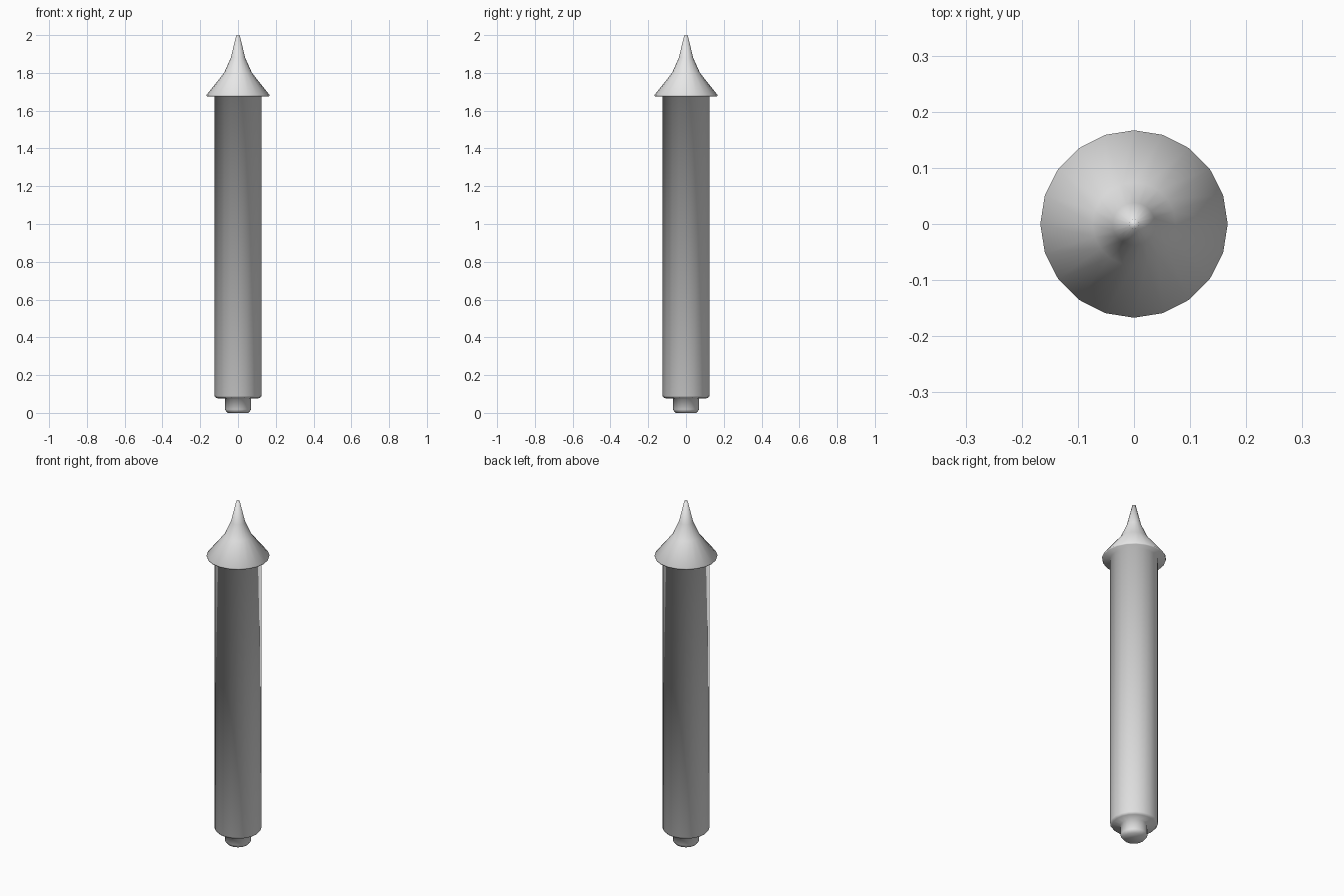
import bpy, bmesh
from math import cos, sin, tau

cube = bpy.data.objects.get("Cube")
if cube:
    bpy.data.objects.remove(cube)

SIDES = 20

grey = bpy.data.materials.new("light_grey")
grey.use_nodes = True
grey.diffuse_color = (0.8, 0.8, 0.8, 1)
grey.node_tree.nodes["Principled BSDF"].inputs["Base Color"].default_value = (0.8, 0.8, 0.8, 1)


def lathe(name, profile):
    """Revolve (radius, height) points, bottom to top, and cap both ends."""
    bm = bmesh.new()
    rings = [[bm.verts.new((r * cos(tau * i / SIDES), r * sin(tau * i / SIDES), z))
              for i in range(SIDES)] for r, z in profile]
    for low, high in zip(rings, rings[1:]):
        for i in range(SIDES):
            j = (i + 1) % SIDES
            bm.faces.new((low[i], low[j], high[j], high[i]))
    bm.faces.new(rings[0][::-1])
    bm.faces.new(rings[-1])
    for face in bm.faces:
        face.smooth = True
    mesh = bpy.data.meshes.new(name)
    bm.to_mesh(mesh)
    bm.free()
    mesh.materials.append(grey)
    obj = bpy.data.objects.new(name, mesh)
    bpy.context.collection.objects.link(obj)
    return obj


# Rocket: stepped nozzle, long tube, overhanging brim and flared pointed nose
nozzle = [(0.056, 0), (0.07, 0.018), (0.07, 0.075)]
tube = [(0.115, 0.078), (0.125, 0.09), (0.125, 1.675)]
nose = [(0.165, 1.675), (0.167, 1.683), (0.074, 1.80), (0.038, 1.88), (0.009, 2.0)]
lathe("rocket_body", nozzle + tube + nose)
